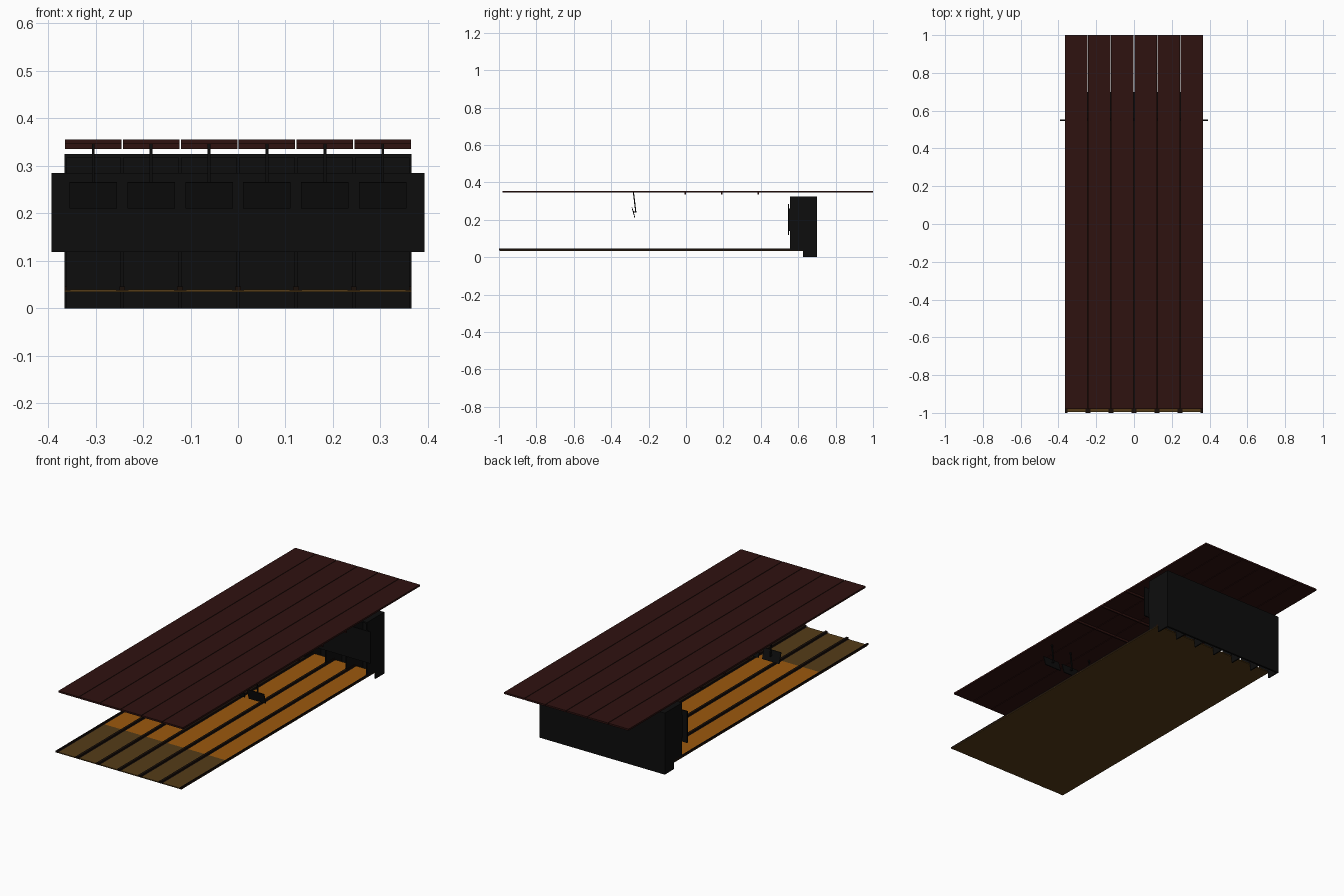
import bpy, bmesh
from mathutils import Matrix, Vector

if "Cube" in bpy.data.objects:
    bpy.data.objects.remove(bpy.data.objects["Cube"])


def material(name, rgb):
    m = bpy.data.materials.new(name)
    m.diffuse_color = (*rgb, 1)
    m.use_nodes = True
    m.node_tree.nodes["Principled BSDF"].inputs["Base Color"].default_value = m.diffuse_color
    return m


RED = material("dark_red", (0.028, 0.006, 0.005))
ORANGE = material("lane_wood", (0.33, 0.10, 0.004))
BROWN = material("approach_wood", (0.09, 0.045, 0.009))
BLACK = material("black", (0.004, 0.004, 0.004))
RAIL = material("rail_brown", (0.010, 0.005, 0.003))

PITCH = 0.122
HALF = 0.366
CENTRES = [(i - 2.5) * PITCH for i in range(6)]
EDGES = [(i - 3) * PITCH for i in range(7)]


def add_object(name, bm, mat):
    bmesh.ops.recalc_face_normals(bm, faces=bm.faces)
    me = bpy.data.meshes.new(name)
    bm.to_mesh(me)
    bm.free()
    me.materials.append(mat)
    ob = bpy.data.objects.new(name, me)
    bpy.context.collection.objects.link(ob)
    return ob


def box(name, x, y, z, mat):
    bm = bmesh.new()
    centre = Vector([(a[0] + a[1]) / 2 for a in (x, y, z)])
    size = [a[1] - a[0] for a in (x, y, z)]
    bmesh.ops.create_cube(bm, size=1, matrix=Matrix.Translation(centre) @ Matrix.Diagonal((*size, 1)))
    return add_object(name, bm, mat)


def prism(name, profile, axis, lo, hi, mat):
    """Extrude a closed profile along x (points are y,z) or y (points are x,z)."""
    bm = bmesh.new()
    place = (lambda a, b: (lo, a, b)) if axis == 0 else (lambda a, b: (a, lo, b))
    face = bm.faces.new([bm.verts.new(place(a, b)) for a, b in profile])
    ext = bmesh.ops.extrude_face_region(bm, geom=[face])
    move = Vector((0, 0, 0))
    move[axis] = hi - lo
    bmesh.ops.translate(bm, vec=move, verts=[v for v in ext["geom"] if isinstance(v, bmesh.types.BMVert)])
    return add_object(name, bm, mat)


# Floor base, with approach and lane surfaces
box("floor_base", (-HALF, HALF), (-0.995, 0.625), (0.034, 0.037), BROWN)
for c in CENTRES:
    w = PITCH / 2 - 0.013
    box("approach", (c - w, c + w), (-0.995, -0.61), (0.037, 0.039), BROWN)
    box("lane", (c - w, c + w), (-0.61, 0.625), (0.037, 0.039), ORANGE)

# Gutters with a raised capping rail between lanes
for e in EDGES:
    pts = [(-0.013, 0.037), (0.013, 0.037), (0.013, 0.0385), (0.006, 0.0385),
           (0.006, 0.046), (-0.006, 0.046), (-0.006, 0.0385), (-0.013, 0.0385)]
    prof = [(max(-HALF, min(HALF, e + a)), b) for a, b in pts]
    # outer rails keep only their inner half
    prof = [p for i, p in enumerate(prof) if p not in prof[:i]]
    prism("gutter_rail", prof, 1, -1.0, 0.625, RAIL)

# Ceiling panels with shallow cross drops
for c in CENTRES:
    x = (c - PITCH / 2 + 0.0015, c + PITCH / 2 - 0.0015)
    box("ceiling_panel", x, (-0.98, 1.0), (0.346, 0.355), RED)
    for y in (-0.005, 0.19, 0.385):
        box("ceiling_drop", x, (y - 0.004, y + 0.004), (0.335, 0.346), RED)

# Pin housing: L-shaped dividers, back, top and front mask
for e in EDGES:
    x = max(-HALF + 0.003, min(HALF - 0.003, e))
    prism("pit_divider", [(0.555, 0.037), (0.625, 0.037), (0.625, 0), (0.697, 0), (0.697, 0.325), (0.555, 0.325)],
          0, x - 0.003, x + 0.003, BLACK)
box("pit_back", (-HALF, HALF), (0.690, 0.70), (0, 0.325), BLACK)
box("pit_top", (-HALF, HALF), (0.555, 0.70), (0.318, 0.325), BLACK)
box("front_mask", (-0.393, 0.393), (0.546, 0.552), (0.118, 0.285), BLACK)
for e in EDGES:
    x = max(-HALF + 0.003, min(HALF - 0.003, e))
    box("mask_bracket", (x - 0.003, x + 0.003), (0.551, 0.556), (0.14, 0.26), BLACK)

# Hanging score screens: slanted rod, bracket and tilted screen
for c in CENTRES:
    prism("screen_rod", [(-0.284, 0.347), (-0.278, 0.347), (-0.265, 0.238), (-0.271, 0.238)],
          0, c - 0.003, c + 0.003, BLACK)
    prism("screen_bracket", [(-0.282, 0.246), (-0.266, 0.244), (-0.266, 0.238), (-0.281, 0.240)],
          0, c - 0.003, c + 0.003, BLACK)
    prism("screen", [(-0.291, 0.265), (-0.287, 0.266), (-0.271, 0.211), (-0.275, 0.210)],
          0, c - 0.05, c + 0.05, BLACK)
